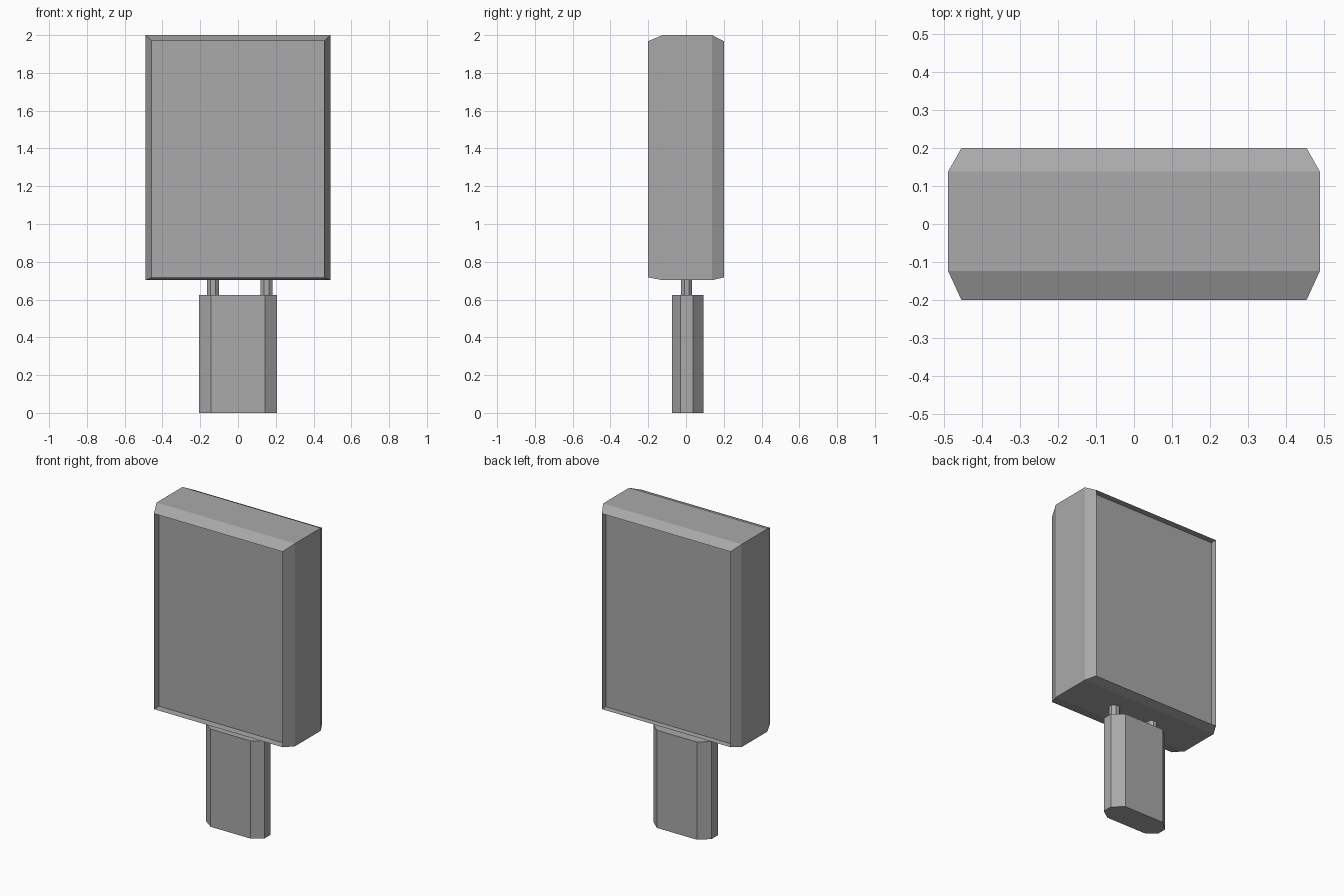
import bpy, bmesh, math

cube = bpy.data.objects.get("Cube")
if cube:
    bpy.data.objects.remove(cube, do_unlink=True)

grey = bpy.data.materials.new("mid grey")
grey.use_nodes = True
GREY = (0.4, 0.4, 0.4, 1)
grey.diffuse_color = GREY
grey.node_tree.nodes["Principled BSDF"].inputs["Base Color"].default_value = GREY


def finish(bm, name):
    bmesh.ops.recalc_face_normals(bm, faces=bm.faces)
    mesh = bpy.data.meshes.new(name)
    bm.to_mesh(mesh)
    bm.free()
    mesh.materials.append(grey)
    obj = bpy.data.objects.new(name, mesh)
    bpy.context.collection.objects.link(obj)
    return obj


def prism(name, outline, z0, z1):
    """Upright prism from an xy outline."""
    bm = bmesh.new()
    base = bm.faces.new([bm.verts.new((x, y, z0)) for x, y in outline])
    side = bmesh.ops.extrude_face_region(bm, geom=[base])
    top = [v for v in side["geom"] if isinstance(v, bmesh.types.BMVert)]
    bmesh.ops.translate(bm, verts=top, vec=(0, 0, z1 - z0))
    # the extrude keeps the base face, so the prism is closed
    return finish(bm, name)


def rect_ring(bm, half_w, y, z0, z1):
    corners = [(-half_w, z0), (half_w, z0), (half_w, z1), (-half_w, z1)]
    return [bm.verts.new((x, y, z)) for x, z in corners]


# Main body: bevelled slab with a sunken panel on front and back
bm = bmesh.new()
WIDE = (0.49, 0.703, 2.0)
FACE = (0.455, 0.717, 1.968)
sections = [(FACE, -0.15), (FACE, -0.2), (WIDE, -0.124),
            (WIDE, 0.138), (FACE, 0.2), (FACE, 0.16)]
rings = [rect_ring(bm, w, y, z0, z1) for (w, z0, z1), y in sections]
for a, b in zip(rings, rings[1:]):
    for i in range(4):
        j = (i + 1) % 4
        bm.faces.new((a[i], a[j], b[j], b[i]))
bm.faces.new(rings[0])
bm.faces.new(rings[-1])
finish(bm, "body")

# Plug: eight-sided block below the body
X, XF = 0.206, 0.142
outline = [(-XF, -0.074), (XF, -0.074), (X, -0.028), (X, 0.036),
           (XF, 0.092), (-XF, 0.092), (-X, 0.036), (-X, -0.028)]
prism("plug", outline, 0, 0.625)

# Two small pins joining plug and body
for name, cx in (("right_pin", -0.133), ("left_pin", 0.151)):
    ring = [(cx + 0.034 * math.cos(a), 0.003 + 0.031 * math.sin(a))
            for a in (math.pi / 4 * (k + 0.5) for k in range(8))]
    prism(name, ring, 0.615, 0.72)
